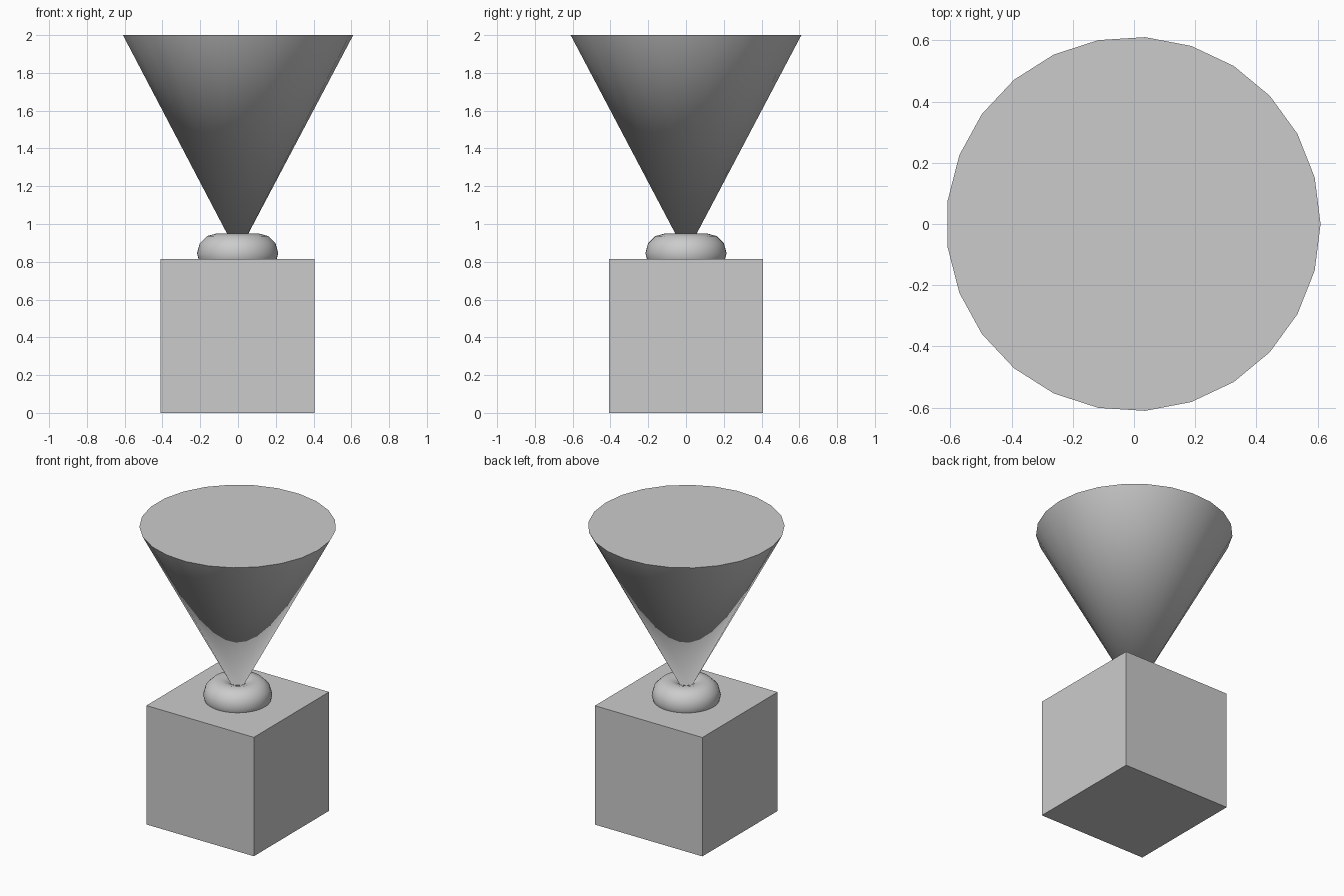
import bpy
import math

if "Cube" in bpy.data.objects:
    bpy.data.objects.remove(bpy.data.objects["Cube"])

AXIS_X = -0.002   # offset that centres the odd-sided cone's bounds
CUBE = 0.816
CONE_R, CONE_TIP, CONE_TOP = 0.612, 0.842, 2.0
SIDES = 25


def finish(name, smooth=False):
    obj = bpy.context.object
    obj.name = name
    if smooth:
        bpy.ops.object.shade_smooth_by_angle(angle=math.radians(40))
    return obj


# Cube base
bpy.ops.mesh.primitive_cube_add(size=CUBE, location=(AXIS_X, 0, CUBE / 2))
finish("base_block")

# Ring half sunk into the top of the base
bpy.ops.mesh.primitive_torus_add(
    major_radius=0.11, minor_radius=0.105, major_segments=48,
    minor_segments=12, location=(AXIS_X, 0, 0.845))
finish("ring", smooth=True)

# Inverted cone with its tip in the ring; one rim corner points along +x
height = CONE_TOP - CONE_TIP
bpy.ops.mesh.primitive_cone_add(
    vertices=SIDES, radius1=0, radius2=CONE_R, depth=height,
    location=(AXIS_X, 0, CONE_TIP + height / 2),
    rotation=(0, 0, -math.pi / 2))
bpy.ops.object.transform_apply(location=False, rotation=True, scale=False)
finish("inverted_cone", smooth=True)
